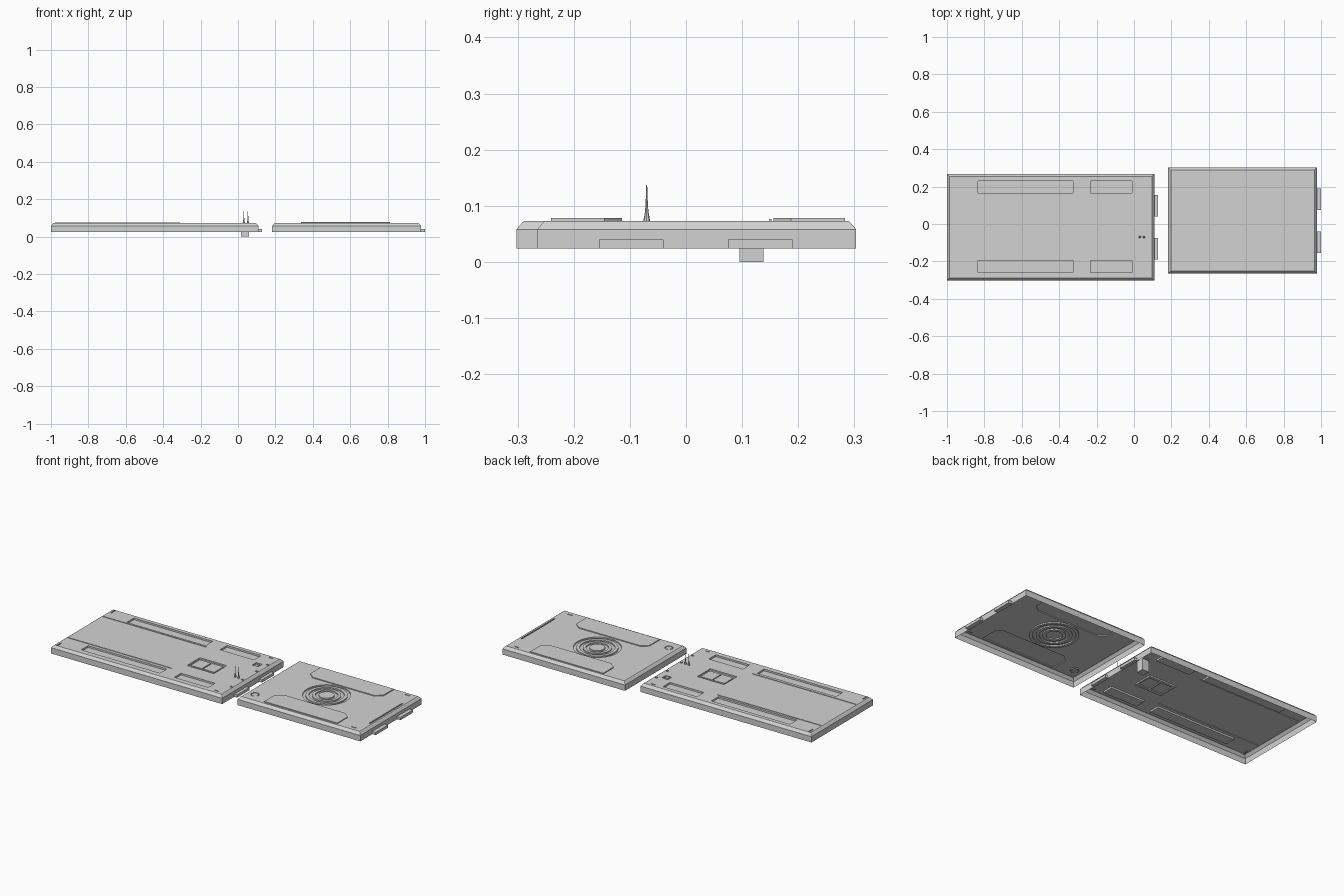
import bpy, bmesh, math
from mathutils import Vector
from mathutils.geometry import delaunay_2d_cdt

if "Cube" in bpy.data.objects:
    bpy.data.objects.remove(bpy.data.objects["Cube"])

grey = bpy.data.materials.new("light grey")
grey.diffuse_color = (0.65, 0.65, 0.65, 1)
grey.use_nodes = True
grey.node_tree.nodes["Principled BSDF"].inputs["Base Color"].default_value = grey.diffuse_color
DECK = 0.073


def finish(bm, name):
    mesh = bpy.data.meshes.new(name)
    bm.to_mesh(mesh)
    bm.free()
    mesh.materials.append(grey)
    ob = bpy.data.objects.new(name, mesh)
    bpy.context.collection.objects.link(ob)
    return ob


def rect(x0, x1, y0, y1):
    return [(x0, y0), (x1, y0), (x1, y1), (x0, y1)]


def disc(x, y, r, n=32):
    return [(x + r * math.cos(2 * math.pi * i / n),
             y + r * math.sin(2 * math.pi * i / n)) for i in range(n)]


def box(name, x0, x1, y0, y1, z0, z1):
    bm = bmesh.new()
    bmesh.ops.create_cube(bm, size=1)
    for v in bm.verts:
        v.co = ((x0 + x1) / 2 + v.co.x * (x1 - x0),
                (y0 + y1) / 2 + v.co.y * (y1 - y0),
                (z0 + z1) / 2 + v.co.z * (z1 - z0))
    return finish(bm, name)


def shell(name, x0, x1, y0, y1, regions):
    """Open-bottomed tray: bevelled rim plus a deck stamped with raised and sunken regions."""
    inset = 0.014
    outline = rect(x0 + inset, x1 - inset, y0 + inset, y1 - inset)
    polys = [outline] + [p for p, _ in regions]
    offsets = [0] + [dz for _, dz in regions]
    points, loops = [], []
    for p in polys:
        loops.append(list(range(len(points), len(points) + len(p))))
        points += [Vector(c) for c in p]
    co, _, tris, _, _, owners = delaunay_2d_cdt(points, [], loops, 0, 1e-6)

    bm = bmesh.new()
    made = {}

    def vert(i, z):
        key = (i, round(z, 5))
        if key not in made:
            made[key] = bm.verts.new((co[i].x, co[i].y, z))
        return made[key]

    # stamped deck, with a wall wherever neighbouring heights differ
    edge_heights = {}
    for tri, own in zip(tris, owners):
        z = DECK + sum(offsets[o] for o in set(own))
        bm.faces.new([vert(i, z) for i in tri])
        for a, b in zip(tri, list(tri[1:]) + [tri[0]]):
            edge_heights.setdefault((min(a, b), max(a, b)), []).append(z)
    for (a, b), zs in edge_heights.items():
        if len(zs) == 2 and abs(zs[0] - zs[1]) > 1e-5:
            bm.faces.new([vert(a, zs[0]), vert(b, zs[0]), vert(b, zs[1]), vert(a, zs[1])])

    # outer wall and bevelled rim
    rings = []
    for d, z in ((0, 0.024), (0, 0.058), (0.010, 0.070), (inset, DECK)):
        rings.append([bm.verts.new((x, y, z))
                      for x, y in rect(x0 + d, x1 - d, y0 + d, y1 - d)])
    for low, high in zip(rings, rings[1:]):
        for i in range(4):
            j = (i + 1) % 4
            bm.faces.new([low[i], low[j], high[j], high[i]])
    bmesh.ops.remove_doubles(bm, verts=bm.verts[:], dist=1e-5)
    bmesh.ops.recalc_face_normals(bm, faces=bm.faces[:])
    bm.normal_update()
    top = max(bm.faces, key=lambda f: abs(f.normal.z) * f.calc_area())
    if top.normal.z < 0:
        bmesh.ops.reverse_faces(bm, faces=bm.faces[:])
    return finish(bm, name)


# long panel: side troughs, hatch, small port, thin ridges and corner slots
long_regions = []
for lo, hi in ((0.165, 0.230), (-0.258, -0.195)):
    for a, b in ((-0.835, -0.325), (-0.232, -0.012)):
        long_regions.append((rect(a, b, lo, hi), -0.010))
for y in (0.148, -0.176):
    long_regions.append((rect(-0.978, -0.310, y, y + 0.004), 0.003))
long_regions += [
    (rect(-0.262, -0.088, -0.098, 0.022), -0.008),
    (rect(-0.252, -0.178, -0.080, 0.006), 0.005),
    (rect(-0.172, -0.098, -0.080, 0.006), 0.005),
    (rect(0.018, 0.056, 0.106, 0.143), -0.006),
    (rect(0.026, 0.048, 0.112, 0.130), 0.004),
]
for y in (0.233, -0.270):
    long_regions.append((rect(0.035, 0.060, y, y + 0.006), -0.006))
    long_regions.append((rect(-0.975, -0.968, y - 0.02, y + 0.02), -0.004))
for y in (0.155, 0.055, -0.075, -0.180):
    long_regions.append((rect(0.076, 0.090, y - 0.006, y + 0.006), -0.006))
shell("long_panel", -1.0, 0.109, -0.302, 0.267, long_regions)

# short panel: raised side plates with cut corners, fan rings, round cap and slots
short_regions = []
mid = 0.021
for s in (1, -1):
    plate = [(0.338, 0.262), (0.338, 0.166), (0.375, 0.135),
             (0.775, 0.135), (0.812, 0.166), (0.812, 0.262)]
    short_regions.append(([(x, mid + s * y) for x, y in plate][::s], 0.005))
    short_regions.append((rect(0.895, 0.925, mid + s * 0.247 - 0.003,
                               mid + s * 0.247 + 0.003), -0.006))
for i, r in enumerate((0.128, 0.112, 0.094, 0.077, 0.060, 0.042)):
    short_regions.append((disc(0.557, 0.025, r), -0.007 if i % 2 == 0 else 0.007))
short_regions += [
    (disc(0.242, -0.188, 0.023, 20), -0.005),
    (disc(0.242, -0.188, 0.018, 20), 0.004),
    (rect(0.945, 0.953, -0.140, 0.168), -0.006),
]
shell("short_panel", 0.183, 0.978, -0.265, 0.303, short_regions)

# hinge tabs on the right end of both panels
for label, x, shift in (("long", 0.109, -0.036), ("short", 0.978, 0)):
    for n, (a, b) in enumerate(((0.075, 0.190), (-0.155, -0.040))):
        box(f"{label}_panel_tab_{n + 1}", x - 0.004, x + 0.022 - 0.004 * (label == "long"),
            a + shift, b + shift, 0.024, 0.040)

# plug hanging below the small port
box("port_plug", 0.015, 0.060, 0.095, 0.138, 0.0, 0.066)

# two tapering antennas
for n, x in enumerate((0.031, 0.053)):
    bm = bmesh.new()
    rings = []
    for r, z in ((0.006, DECK), (0.003, 0.090), (0.0018, 0.110), (0.0008, 0.137)):
        rings.append([bm.verts.new((a, b, z)) for a, b in disc(x, -0.070, r, 8)])
    for low, high in zip(rings, rings[1:]):
        for i in range(8):
            j = (i + 1) % 8
            bm.faces.new([low[i], low[j], high[j], high[i]])
    bm.faces.new(rings[-1])
    finish(bm, f"antenna_{n + 1}")
